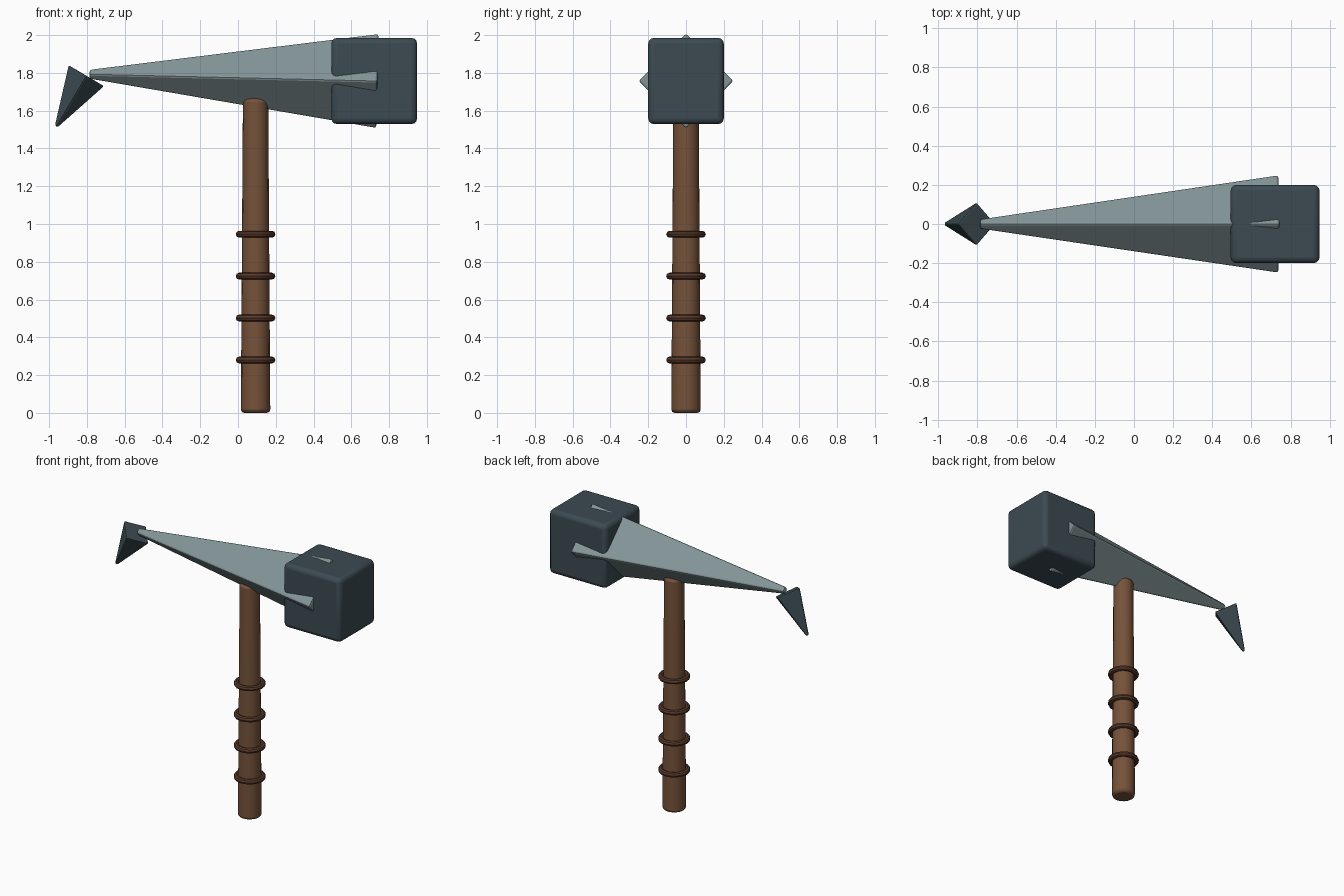
import bpy
from math import radians
from mathutils import Vector

if "Cube" in bpy.data.objects:
    bpy.data.objects.remove(bpy.data.objects["Cube"])

def material(name, rgb):
    m = bpy.data.materials.new(name)
    m.diffuse_color = (*rgb, 1)
    m.use_nodes = True
    m.node_tree.nodes["Principled BSDF"].inputs["Base Color"].default_value = m.diffuse_color
    return m

IRON = material("dark_iron", (0.045, 0.07, 0.085))
STEEL = material("steel", (0.23, 0.30, 0.31))
WOOD = material("wood", (0.18, 0.085, 0.042))
LEATHER = material("leather", (0.10, 0.042, 0.024))

def finish(name, mat, bevel=0, segments=2, smooth=False):
    ob = bpy.context.object
    ob.name = name
    ob.data.materials.append(mat)
    if smooth:
        bpy.ops.object.shade_smooth_by_angle(angle=radians(35))
    if bevel:
        b = ob.modifiers.new("Bevel", 'BEVEL')
        b.width, b.segments = bevel, segments
    return ob

def tapered(name, mat, start, end, r1, r2, sides, bevel, spin=0, smooth=False):
    """Tapered prism running from start to end."""
    a, b = Vector(start), Vector(end)
    d = b - a
    bpy.ops.mesh.primitive_cone_add(vertices=sides, radius1=r1, radius2=r2, depth=d.length)
    ob = finish(name, mat, bevel, smooth=smooth)
    q = d.to_track_quat('Z', 'Y')
    ob.rotation_euler = q.to_euler()
    ob.location = (a + b) / 2
    return ob

HX = 0.093  # handle axis

# wooden handle
tapered("handle", WOOD, (HX, 0, 0), (HX, 0, 1.665), 0.078, 0.067, 16, 0.018, smooth=True)

# grip rings
for i in range(4):
    bpy.ops.mesh.primitive_torus_add(location=(HX, 0, 0.28 + i * 0.222), major_radius=0.087,
                                     minor_radius=0.018, major_segments=16, minor_segments=8)
    finish(f"grip_ring_{i + 1}", LEATHER, smooth=True)

# four-sided steel beam tapering to the left
tapered("head_beam", STEEL, (0.738, 0, 1.757), (-0.787, 0, 1.793), 0.253, 0.028, 4, 0.012)

# hammer block
bpy.ops.mesh.primitive_cube_add(size=1, location=(0.721, 0, 1.757))
block = bpy.context.object
block.scale = (0.454, 0.4, 0.456)
bpy.ops.object.transform_apply(location=False, rotation=False, scale=True)
finish("hammer_block", IRON, 0.03, 3, smooth=True)

# drooping pick spike
tapered("pick_spike", IRON, (-0.803, 0, 1.785), (-0.962, 0, 1.517), 0.112, 0.012, 4, 0.016)
